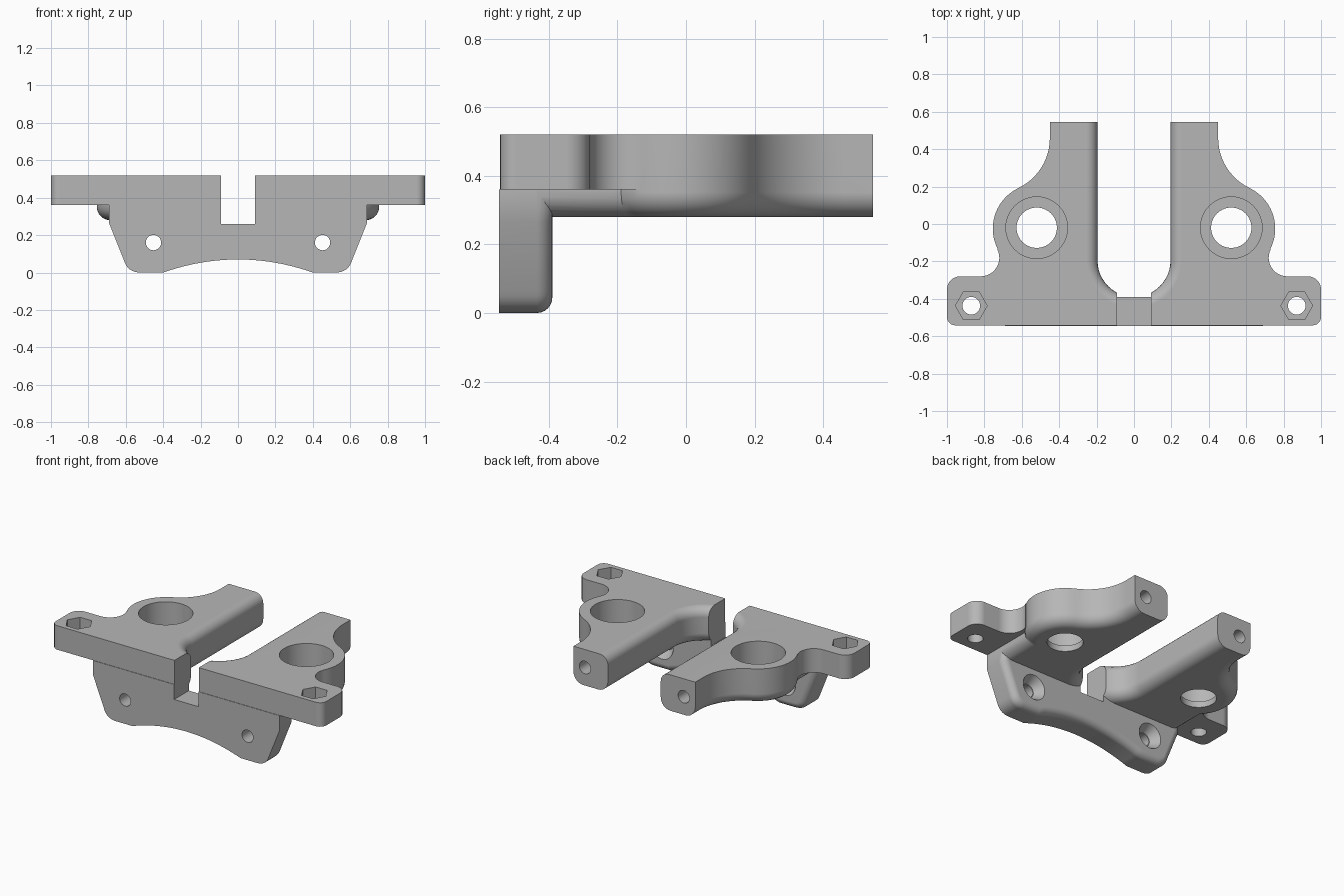
import bpy, bmesh, math
from mathutils import Matrix, Vector

cube = bpy.data.objects.get("Cube")
if cube:
    bpy.data.objects.remove(cube, do_unlink=True)

grey = bpy.data.materials.new("light_grey")
grey.use_nodes = True
grey.diffuse_color = (0.47, 0.47, 0.47, 1)
grey.node_tree.nodes["Principled BSDF"].inputs["Base Color"].default_value = (0.47, 0.47, 0.47, 1)

TOP, LOW, EAR = 0.52, 0.28, 0.36
FRONT, BACK, APRON_BACK = -0.545, 0.545, -0.39


def arc(cx, cy, r, a, b, n=12):
    """Points on an arc from angle a to angle b, in degrees."""
    angles = [math.radians(a + (b - a) * i / n) for i in range(n + 1)]
    return [(cx + r * math.cos(t), cy + r * math.sin(t)) for t in angles]


def finish(name, bm):
    bmesh.ops.recalc_face_normals(bm, faces=bm.faces)
    mesh = bpy.data.meshes.new(name)
    bm.to_mesh(mesh)
    bm.free()
    mesh.materials.append(grey)
    obj = bpy.data.objects.new(name, mesh)
    bpy.context.collection.objects.link(obj)
    return obj


def prism(name, points, start, end, axis="z", rounds=()):
    """Extrude an outline along z or y, then round the edges each rule picks."""
    def place(p, d):
        return (p[0], p[1], d) if axis == "z" else (p[0], d, p[1])
    bm = bmesh.new()
    face = bm.faces.new([bm.verts.new(place(p, start)) for p in points])
    ext = bmesh.ops.extrude_face_region(bm, geom=[face])
    move = Vector(place((0, 0), end - start))
    bmesh.ops.translate(bm, vec=move, verts=[v for v in ext["geom"] if isinstance(v, bmesh.types.BMVert)])
    bmesh.ops.recalc_face_normals(bm, faces=bm.faces)
    for rule, radius in rounds:
        edges = [e for e in bm.edges if rule(e.verts[0].co, e.verts[1].co)]
        bmesh.ops.bevel(bm, geom=edges, offset=radius, segments=6, profile=0.5,
                        affect="EDGES", clamp_overlap=False)
    return finish(name, bm)


def drill(name, centre, r1, r2, depth, axis="z", sides=40):
    """Round cutter centred at a point; r1 is the lower or front radius."""
    bm = bmesh.new()
    bmesh.ops.create_cone(bm, cap_ends=True, segments=sides, radius1=r1, radius2=r2, depth=depth)
    turn = Matrix.Rotation(math.radians(-90), 4, "X") if axis == "y" else Matrix()
    bmesh.ops.transform(bm, matrix=Matrix.Translation(centre) @ turn, verts=bm.verts)
    return finish(name, bm)


def combine(target, tool, operation):
    mod = target.modifiers.new(operation.lower(), "BOOLEAN")
    mod.operation, mod.solver, mod.object = operation, "EXACT", tool
    bpy.context.view_layer.objects.active = target
    bpy.ops.object.modifier_apply(modifier=mod.name)
    bpy.data.objects.remove(tool, do_unlink=True)


def mirrored(half):
    return half + [(-x, y) for x, y in reversed(half) if x > 0.001]


# Main plate: two arms round a U slot, with a boss beside each arm
plate_front = FRONT + 0.003
half = arc(0, -0.195, 0.195, -90, 0)
half += [(0.195, BACK), (0.45, BACK)]
half += arc(0.745, 0.459, 0.295, 180, 244.6)
half += arc(0.515, -0.025, 0.24, 64.6, -43.2, 20)[1:]
half += [(0.69, plate_front)]


def lower_rim(a, b):
    ends = (a.y > BACK - 0.01 and b.y > BACK - 0.01) or (a.y < -0.53 and b.y < -0.53)
    return max(a.z, b.z) < LOW + 0.001 and not ends


def slot_top(a, b):
    return min(a.z, b.z) > TOP - 0.001 and max(abs(a.x), abs(b.x)) < 0.2


body = prism("mounting_bracket", mirrored(half), LOW, TOP,
             rounds=[(lower_rim, 0.072), (slot_top, 0.06)])

# Thinner ears at the front corners
ear = [(0.6, -0.1)] + arc(0.82, -0.18, 0.1, 153, 270)
ear += arc(0.93, -0.35, 0.07, 90, 0, 8) + arc(0.955, plate_front + 0.045, 0.045, 0, -90, 6)
ear += [(0.6, plate_front)]
for s in (1, -1):
    combine(body, prism("ear", [(s * x, y) for x, y in ear], EAR, TOP), "UNION")

# Front apron with an arched lower edge and rounded back rim
arch = [(0.4 * i / 10, 0.07 * (1 - (i / 10) ** 2)) for i in range(11)]
corner = []
for i in range(9):
    t = i / 8
    corner.append((0.52 * (1 - t) ** 2 + 1.18 * t * (1 - t) + 0.61 * t * t, 0.065 * t * t))
profile = mirrored(arch + corner + [(0.69, 0.265), (0.69, EAR)])


def back_rim(a, b):
    return min(a.y, b.y) > APRON_BACK - 0.001 and min(a.z, b.z) < EAR - 0.001


apron = prism("apron", profile, FRONT, APRON_BACK, "y", [(back_rim, 0.045)])
combine(body, apron, "UNION")

# Notch through the front wall
notch = [(-0.09, -0.7), (0.09, -0.7), (0.09, -0.3), (-0.09, -0.3)]
combine(body, prism("notch_cutter", notch, 0.26, 0.7), "DIFFERENCE")

# Holes on both sides
for s in (1, -1):
    holes = [
        drill("boss_hole", (s * 0.52, -0.02, 0.4), 0.108, 0.108, 0.6),
        drill("boss_bore", (s * 0.52, -0.02, 0.52), 0.165, 0.165, 0.4, sides=48),
        drill("ear_hole", (s * 0.87, -0.437, 0.4), 0.047, 0.047, 0.6, sides=32),
        drill("nut_pocket", (s * 0.87, -0.437, 0.54), 0.085, 0.085, 0.2, sides=6),
        drill("apron_hole", (s * 0.452, -0.46, 0.16), 0.041, 0.041, 0.4, "y", 32),
        drill("countersink", (s * 0.452, -0.415, 0.16), 0.045, 0.09, 0.07, "y", 32),
        drill("arm_hole", (s * 0.365, 0.5, 0.4), 0.042, 0.042, 0.3, "y", 32),
    ]
    # Hexagon corners point sideways
    holes[3].data.transform(Matrix.Translation((s * 0.87, -0.437, 0))
                            @ Matrix.Rotation(math.radians(30), 4, "Z")
                            @ Matrix.Translation((-s * 0.87, 0.437, 0)))
    for hole in holes:
        combine(body, hole, "DIFFERENCE")

# Smooth curves, crisp edges
bpy.ops.object.select_all(action="DESELECT")
body.select_set(True)
bpy.context.view_layer.objects.active = body
bpy.ops.object.shade_smooth_by_angle(angle=math.radians(30))
weighted = body.modifiers.new("even_shading", "WEIGHTED_NORMAL")
weighted.keep_sharp = True
